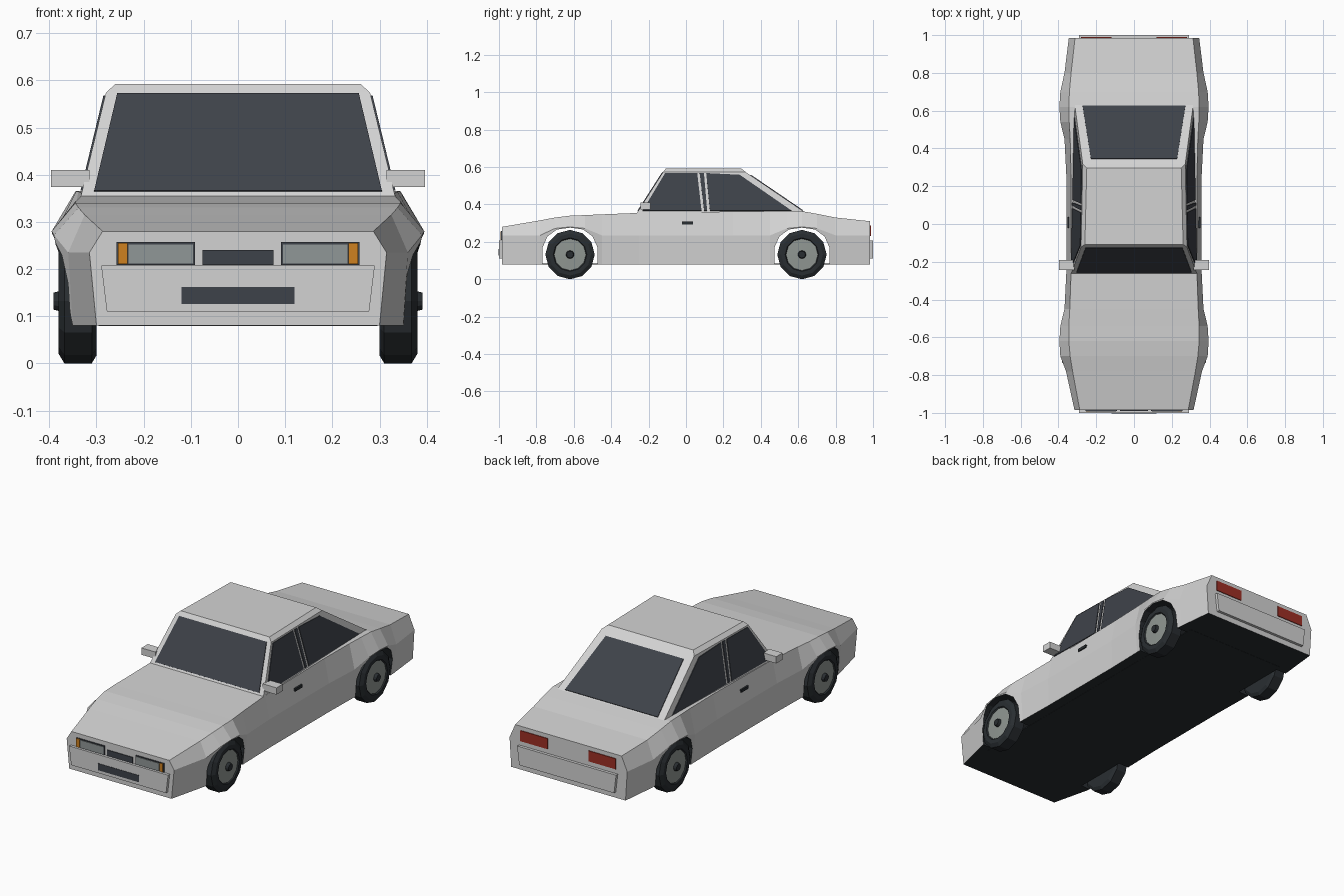
import bpy, bmesh
from math import sin, cos, pi
from mathutils import Vector

cube = bpy.data.objects.get("Cube")
if cube:
    bpy.data.objects.remove(cube, do_unlink=True)


def material(name, r, g, b):
    m = bpy.data.materials.new(name)
    m.use_nodes = True
    m.diffuse_color = (r, g, b, 1)
    bsdf = next(n for n in m.node_tree.nodes if n.type == 'BSDF_PRINCIPLED')
    bsdf.inputs["Base Color"].default_value = (r, g, b, 1)
    return m


PAINT = material("pale grey paint", .65, .65, .65)
GLASS = material("dark glass", .048, .054, .067)
BLACK = material("black rubber", .022, .027, .031)
STEEL = material("wheel grey", .28, .31, .29)
LAMP = material("lamp grey", .28, .31, .31)
AMBER = material("amber", .62, .22, .014)
RED = material("red", .34, .028, .018)


def build(name, verts, faces, mats, indices=None):
    mesh = bpy.data.meshes.new(name)
    mesh.from_pydata([tuple(v) for v in verts], [], faces)
    for m in mats:
        mesh.materials.append(m)
    if indices:
        mesh.polygons.foreach_set("material_index", indices)
    bm = bmesh.new()
    bm.from_mesh(mesh)
    bmesh.ops.recalc_face_normals(bm, faces=bm.faces)
    bm.to_mesh(mesh)
    bm.free()
    ob = bpy.data.objects.new(name, mesh)
    bpy.context.collection.objects.link(ob)
    return ob


def loft(name, rings, mats, rule=lambda side: 0):
    """Skin closed rings of equal length and cap both ends."""
    n = len(rings[0])
    verts = [v for ring in rings for v in ring]
    faces, indices = [], []
    for r in range(len(rings) - 1):
        for i in range(n):
            j = (i + 1) % n
            faces.append((r*n + i, r*n + j, (r+1)*n + j, (r+1)*n + i))
            indices.append(rule(i))
    last = (len(rings) - 1) * n
    faces += [tuple(range(n)), tuple(range(last, last + n))]
    return build(name, verts, faces, mats, indices + [rule(-1)] * 2)


def slab(name, pts, mat, lo, hi):
    """Extrude a polygon between two offsets."""
    return loft(name, [[Vector(p) + Vector(o) for p in pts] for o in (lo, hi)], [mat])


def plate(name, pts, mat, t=.004):
    """Thin pane lying in the plane of its points."""
    p = [Vector(q) for q in pts]
    n = (p[1] - p[0]).cross(p[2] - p[0]).normalized() * t
    return slab(name, p, mat, -n, n)


def box(name, x, y, z, mat):
    pts = [(x[0], 0, z[0]), (x[1], 0, z[0]), (x[1], 0, z[1]), (x[0], 0, z[1])]
    return slab(name, pts, mat, (0, y[0], 0), (0, y[1], 0))


# Body shell: y, shoulder x and z, waist x and z, sill x
sections = [
    (-.985, .287, .28, .315, .235, .30),
    (-.78, .325, .315, .36, .235, .35),
    (-.70, .338, .33, .39, .272, .358),
    (-.62, .345, .34, .395, .28, .36),
    (-.54, .345, .343, .39, .272, .36),
    (-.45, .34, .347, .368, .235, .357),
    (-.25, .333, .355, .358, .235, .353),
    (.25, .333, .362, .358, .235, .353),
    (.45, .338, .364, .368, .235, .357),
    (.54, .343, .365, .39, .272, .36),
    (.62, .345, .364, .395, .28, .36),
    (.70, .342, .35, .39, .272, .36),
    (.80, .333, .33, .368, .235, .355),
    (.985, .312, .31, .345, .235, .335),
]
rings = [[(-xb, y, .08), (-xm, y, zm), (-xt, y, zt), (xt, y, zt), (xm, y, zm), (xb, y, .08)]
         for y, xt, zt, xm, zm, xb in sections]
body = loft("body", rings, [PAINT, BLACK], lambda side: int(side == 5))

# Wheel arches cut through the shell
half_arch = [(.147, .03), (.147, .17), (.12, .23), (.07, .266)]
arch = half_arch + [(0, .276)] + [(-y, z) for y, z in reversed(half_arch)]
for wy in (-.62, .62):
    cutter = loft("arch_cutter", [[(x, wy + y, z) for y, z in arch] for x in (-.5, .5)],
                  [PAINT, BLACK], lambda side: 1)
    cutter.hide_render = True
    mod = body.modifiers.new("arch", 'BOOLEAN')
    mod.operation = 'DIFFERENCE'
    mod.solver = 'EXACT'
    mod.object = cutter
    bpy.context.view_layer.objects.active = body
    bpy.ops.object.modifier_apply(modifier=mod.name)
    bpy.data.objects.remove(cutter, do_unlink=True)
box("floor_pan", (-.296, .296), (-.8, .8), (.079, .085), BLACK)

# Cabin: tapered box with a chamfered roof
BASE, RIM = .355, .574


def cabin_ring(z, xf, yf, xr, yr):
    return [(-xf, yf, z), (xf, yf, z), (xr, yr, z), (-xr, yr, z)]


loft("cabin", [cabin_ring(BASE, .333, -.262, .315, .64),
               cabin_ring(RIM, .28, -.122, .2712, .318),
               cabin_ring(.592, .26, -.108, .25, .296)], [PAINT])


# Window panes lie in the planes of the cabin walls
def rise(z):
    return (z - BASE) / (RIM - BASE)


def front_wall(x, z):
    return (x, -.262 + .14 * rise(z), z)


def rear_wall(x, z):
    return (x, .64 - .322 * rise(z), z)


def side_wall(sx, y, z):
    return (sx * (.333 - .02 * (y + .262) - .0502 * rise(z)), y, z)


def mirrored_pane(name, wall, low, high):
    (xl, zl), (xh, zh) = low, high
    plate(name, [wall(x, z) for x, z in ((-xl, zl), (xl, zl), (xh, zh), (-xh, zh))], GLASS)


mirrored_pane("windshield", front_wall, (.305, .364), (.256, .571))
mirrored_pane("rear_window", rear_wall, (.272, .366), (.228, .556))
side_panes = {
    "front_window": [(-.232, .366), (.083, .366), (.06, .567), (-.112, .567)],
    "pillar_strip": [(.097, .366), (.113, .366), (.096, .567), (.073, .567)],
    "quarter_window": [(.128, .366), (.565, .366), (.287, .558), (.108, .567)],
}

# Bumpers, nose and tail
for name, s in (("front", -1), ("rear", 1)):
    slab(name + "_bumper", [(-.278, 0, .11), (.278, 0, .11), (.29, 0, .208), (-.29, 0, .208)],
         PAINT, (0, s * .95, 0), (0, s, 0))
NOSE = (-.989, -.983)
box("grille", (-.075, .075), NOSE, (.209, .24), GLASS)
box("front_plate", (-.12, .12), (-1.002, -.996), (.126, .162), GLASS)


# Wheels: lathe of (x, radius) rings with a rule for colour
def lathe(name, centre, sx, profile, mats, rule):
    n = 12
    verts = [(centre[0] + sx * x, centre[1] + r * sin(2*pi*i/n), centre[2] + r * cos(2*pi*i/n))
             for x, r in profile for i in range(n)]
    faces, idx = [tuple(range(n))], [0]
    for k in range(len(profile) - 1):
        for i in range(n):
            j = (i + 1) % n
            faces.append((k*n + i, k*n + j, (k+1)*n + j, (k+1)*n + i))
            idx.append(rule(k))
    last = (len(profile) - 1) * n
    faces.append(tuple(range(last, last + n)))
    idx.append(rule(len(profile) - 1))
    return build(name, verts, faces, mats, idx)


tyre = [(.30, .115), (.31, .132), (.368, .132), (.38, .112), (.38, .09),
        (.374, .085), (.376, .022), (.391, .018)]

for side, sx in (("left", 1), ("right", -1)):
    def span(a, b):
        return tuple(sorted((sx * a, sx * b)))

    for name, pts in side_panes.items():
        plate(f"{side}_{name}", [side_wall(sx, y, z) for y, z in pts], GLASS)
    # Headlamps, indicators and tail lamps
    box(side + "_headlamp_bezel", span(.091, .258), NOSE, (.209, .257), GLASS)
    box(side + "_headlamp", span(.095, .232), (-.992, -.986), (.212, .252), LAMP)
    box(side + "_indicator", span(.234, .254), (-.993, -.986), (.211, .255), AMBER)
    box(side + "_tail_lamp", span(.12, .28), (.982, .989), (.232, .288), RED)
    # Mirrors and door handles
    box(side + "_mirror", span(.315, .396), (-.243, -.19), (.374, .41), PAINT)
    box(side + "_door_handle", span(.335, .352), (-.022, .038), (.294, .309), BLACK)
    for end, wy in (("front", -.62), ("rear", .62)):
        lathe(f"{side}_{end}_wheel", (0, wy, .132), sx, tyre, [BLACK, STEEL],
              lambda k: int(k == 5))
